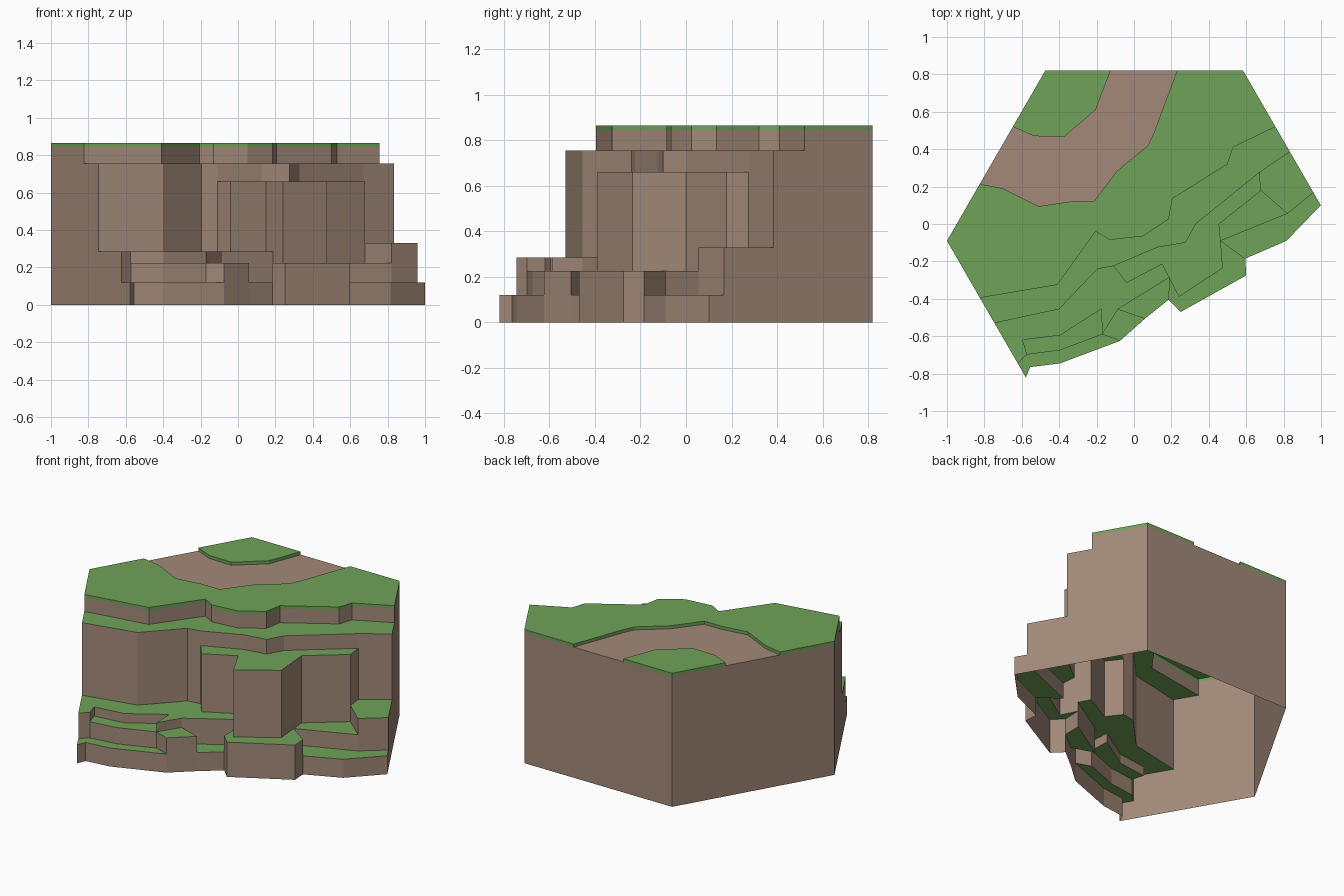
import bpy, bmesh

if "Cube" in bpy.data.objects:
    bpy.data.objects.remove(bpy.data.objects["Cube"])


def material(name, rgb):
    m = bpy.data.materials.new(name)
    m.diffuse_color = (*rgb, 1)
    m.use_nodes = True
    m.node_tree.nodes["Principled BSDF"].inputs["Base Color"].default_value = m.diffuse_color
    return m


GRASS = material("grass", (0.16, 0.36, 0.10))
DIRT = material("dirt", (0.37, 0.25, 0.19))
ROCK = material("rock", (0.36, 0.25, 0.19))


def make(name, faces, mat):
    bm = bmesh.new()
    for f in faces:
        bm.faces.new([bm.verts.new(p) for p in f])
    bmesh.ops.remove_doubles(bm, verts=bm.verts, dist=0.0005)
    me = bpy.data.meshes.new(name)
    bm.to_mesh(me)
    bm.free()
    me.materials.append(mat)
    ob = bpy.data.objects.new(name, me)
    bpy.context.collection.objects.link(ob)
    return ob


def flat(pts, z):
    return [(x, y, z) for x, y in pts]


def walls(loop, z0, z1):
    return [[(*a, z0), (*b, z0), (*b, z1), (*a, z1)]
            for a, b in zip(loop, loop[1:] + loop[:1])]


def ledge(low, high, z):
    """Flat faces between a lower cliff line and the one above it."""
    shared = [p for p in low[1:-1] if p in high[1:-1]]
    cuts = [(0, 0)] + [(low.index(p), high.index(p)) for p in shared]
    cuts.append((len(low) - 1, len(high) - 1))
    out = []
    for (a, c), (b, d) in zip(cuts, cuts[1:]):
        poly = low[a:b + 1] + high[c:d + 1][::-1]
        poly = list(dict.fromkeys(poly))
        if len(poly) > 2:
            out.append(flat(poly, z))
    return out


# points on the straight hexagon sides
def left(y):
    return (-1 + abs(y + 0.09) / 1.732, y)


def right(y):
    return (0.583 + (0.82 - y) / 1.732, y)


BACK = [right(0.82), left(0.82), (-1, -0.09)]

# points shared by several cliff lines
A, B, C, J = (-.11, -.225), (-.04, -.315), (.15, -.215), (.187, -.287)
D, E, K, F = (.24, -.39), (.475, -.235), (.463, -.09), (.455, 0)
G, H, M, N = (.68, .178), (.67, .275), (.82, .055), right(.168)
P, Q, R, S = left(-.745), (-.572, -.698), (-.17, -.59), (-.085, -.455)
T, U = (-.075, -.625), (.06, -.505)
BASE = [(.185, -.405), (.25, -.47), (.6, -.275), (.595, -.185)]
PILLAR = [A, B, C, J, D, E, K, F, G]
UPPER = [left(-.53), (-.4, -.455), (-.195, -.24)]

# front cliff line of each level, left to right, with its top height
levels = [
    (.12, [left(-.82), (-.555, -.765), (-.395, -.745), T, U] + BASE
     + [(.815, -.09), right(.1)]),
    (.225, [P, Q, (-.395, -.675), R, T, U, S, J] + BASE + [K, M, N]),
    (.285, [P, Q, (-.595, -.62), (-.395, -.595), (-.175, -.455), R, S, J,
            D, E, K, F, G, M, N]),
    (.33, UPPER + PILLAR + [M, N]),
    (.66, UPPER + PILLAR + [H, right(.385)]),
    (.755, UPPER + [A, (.125, -.125), (.275, -.1), (.33, 0), H, right(.385)]),
    (.845, [left(-.395), (-.41, -.325), (-.205, -.04), (-.13, -.085),
            (.05, -.065), (.185, .025), (.205, .135), (.5, .32), (.53, .41),
            right(.52)]),
]

# rock walls (open underneath) and grassy ledges
rock, ledges, z0 = [], [], 0
for i, (z1, line) in enumerate(levels):
    rock += walls(line + BACK, z0, z1)
    if i + 1 < len(levels):
        ledges += ledge(line, levels[i + 1][1], z1)
    z0 = z1
make("cliff_walls", rock, ROCK)
make("grass_ledges", ledges, GRASS)

# sunken dirt path across the top
near = [left(.215), (-.7, .19), (-.51, .095), (-.34, .12), (-.215, .12),
        (-.09, .285), (.075, .42), (.105, .485), (.23, .82)]
far = [left(.52), (-.535, .47), (-.375, .465), (-.205, .61), (-.125, .82)]
make("dirt_path", [flat(near + far[::-1], .845)], DIRT)

# raised turf on both sides of the path
front = levels[-1][1] + [BACK[0]] + near[::-1] + [BACK[2]]
for name, loop in (("front_turf", front), ("back_turf", far + [BACK[1]])):
    make(name, walls(loop, .845, .865) + [flat(loop, .865)], GRASS)
